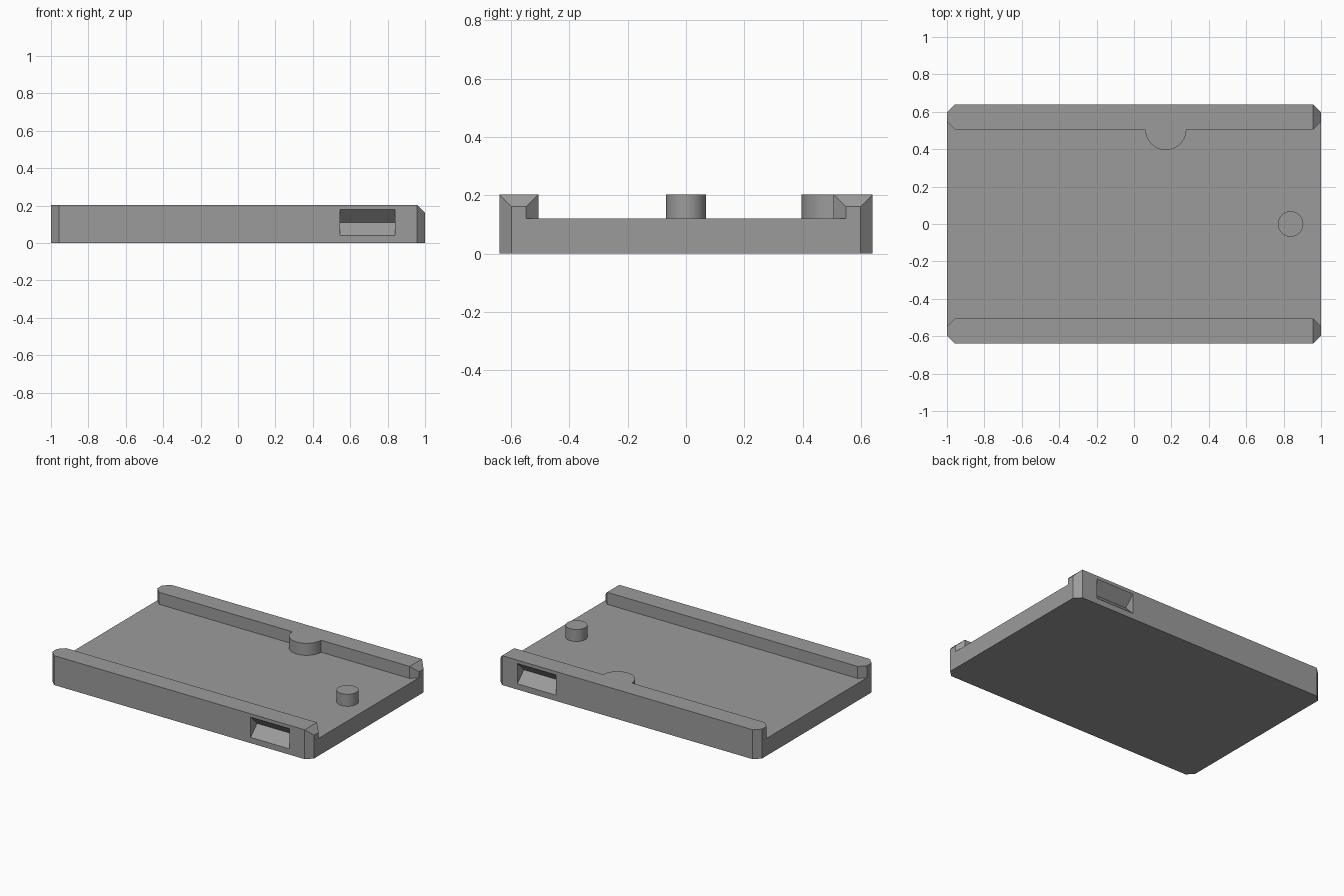
import bpy, bmesh, math

if "Cube" in bpy.data.objects:
    bpy.data.objects.remove(bpy.data.objects["Cube"])

# One flat grey for the whole model
grey = bpy.data.materials.new("mid grey")
grey.diffuse_color = (0.33, 0.33, 0.33, 1)
grey.use_nodes = True
grey.node_tree.nodes["Principled BSDF"].inputs["Base Color"].default_value = grey.diffuse_color


def prism(name, pts, to3d, lo, hi):
    """Extrude a closed 2D profile between lo and hi; to3d maps (u, v, w) to xyz."""
    bm = bmesh.new()
    bottom = [bm.verts.new(to3d(u, v, lo)) for u, v in pts]
    top = [bm.verts.new(to3d(u, v, hi)) for u, v in pts]
    bm.faces.new(bottom[::-1])
    bm.faces.new(top)
    n = len(pts)
    for i in range(n):
        j = (i + 1) % n
        bm.faces.new((bottom[i], bottom[j], top[j], top[i]))
    bmesh.ops.recalc_face_normals(bm, faces=bm.faces)
    mesh = bpy.data.meshes.new(name)
    bm.to_mesh(mesh)
    bm.free()
    mesh.materials.append(grey)
    obj = bpy.data.objects.new(name, mesh)
    bpy.context.collection.objects.link(obj)
    return obj


def select(obj):
    bpy.ops.object.select_all(action='DESELECT')
    obj.select_set(True)
    bpy.context.view_layer.objects.active = obj


def cut(obj, cutter):
    cutter.hide_render = True
    mod = obj.modifiers.new("cut", 'BOOLEAN')
    mod.operation = 'DIFFERENCE'
    mod.solver = 'EXACT'
    mod.object = cutter
    select(obj)
    bpy.ops.object.modifier_apply(modifier=mod.name)
    bpy.data.objects.remove(cutter, do_unlink=True)


def flat(u, v, w):      # profile seen from above
    return (u, v, w)


def side_x(u, v, w):    # profile in y-z, extruded along x
    return (w, u, v)


def side_y(u, v, w):    # profile in x-z, extruded along y
    return (u, w, v)


W, D, H, FLOOR, C = 1.0, 0.64, 0.203, 0.12, 0.042

# Tray block with chamfered vertical corners
outline = [(-W, -D + C), (-W + C, -D), (W - C, -D), (W, -D + C),
           (W, D - C), (W - C, D), (-W + C, D), (-W, D - C)]
tray = prism("tray", outline, flat, 0, H)

# Channel between the rails, flared at both ends, leaving a half-round boss
IN, R, BX = 0.506, 0.11, 0.17
X1, F = W + 0.02, IN + C + 0.02
arc = [(BX + R * math.cos(a), IN + R * math.sin(a))
       for a in (-math.pi * i / 24 for i in range(25))]
channel = ([(-X1, -F), (-W + C, -IN), (W - C, -IN), (X1, -F), (X1, F), (W - C, IN)]
           + arc + [(-W + C, IN), (-X1, F)])
cut(tray, prism("channel_cutter", channel, flat, FLOOR, 0.4))

# Sloped lead-in on the right end of both rails
wedge = [(W - C - 0.1, H + 0.1), (W + 0.05, H - C - 0.05), (W + 0.05, H + 0.1)]
cut(tray, prism("lead_in_cutter", wedge, side_y, -1, 1))

# V-shaped latch pockets on the front and back walls
for s in (-1, 1):
    notch = [(s * (D + 0.02), 0.02), (s * (D - 0.07), 0.11), (s * (D + 0.02), 0.20)]
    cut(tray, prism("latch_cutter", notch, side_x, 0.545, 0.84))

# Locating pin
circle = [(0.837 + 0.068 * math.cos(math.tau * i / 48), 0.068 * math.sin(math.tau * i / 48))
          for i in range(48)]
pin = prism("locating_pin", circle, flat, FLOOR, H)

for obj in (tray, pin):
    select(obj)
    bpy.ops.object.shade_smooth_by_angle(angle=math.radians(30))
